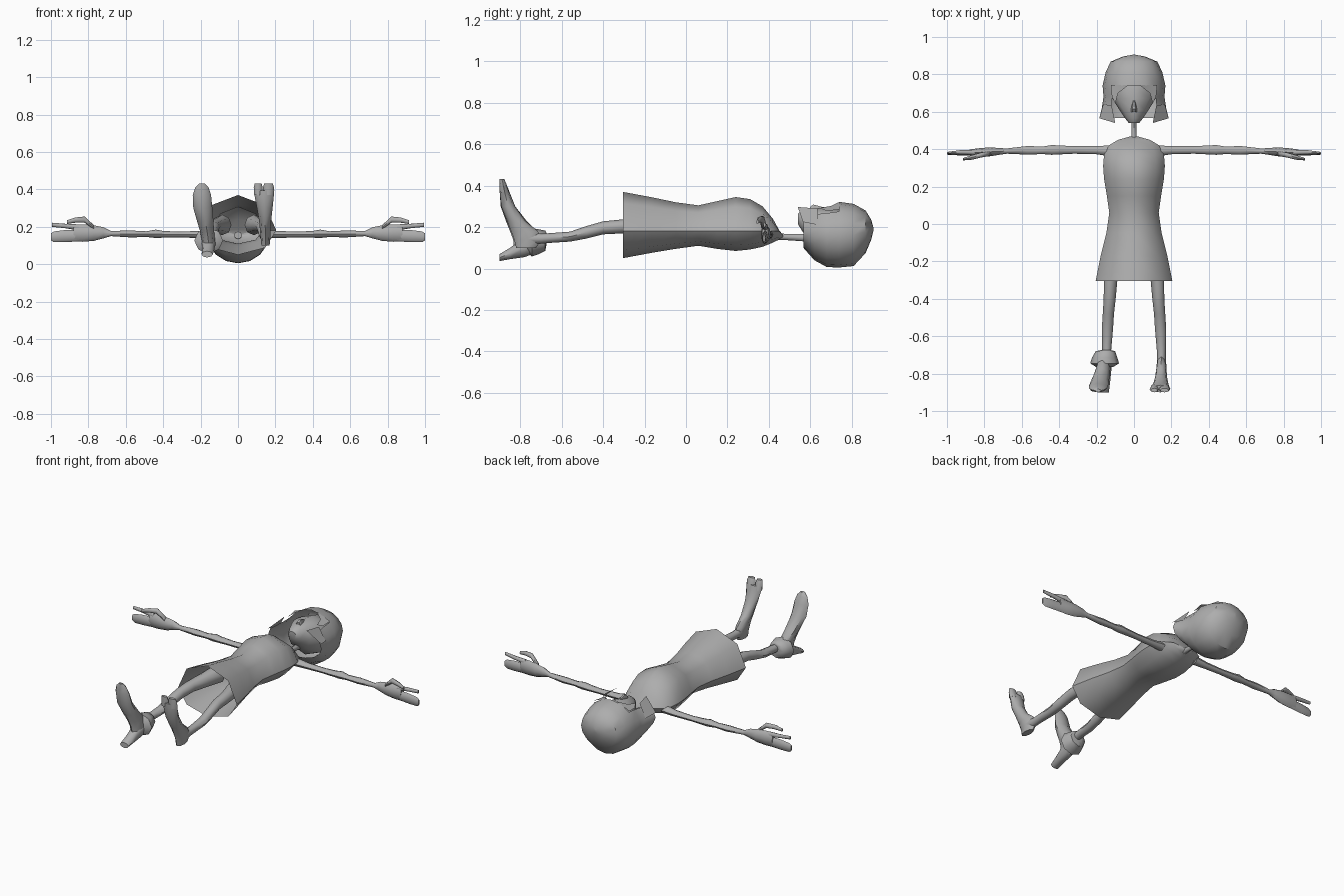
import bpy, bmesh, math
from mathutils import Vector

grey = bpy.data.materials.new("plain grey")
grey.diffuse_color = (0.42, 0.42, 0.42, 1)

# order of (ring a, ring b, position) in x, y, z for each loft axis
AXES = {"x": lambda a, b, p: (p, a, b),
        "y": lambda a, b, p: (a, p, b),
        "z": lambda a, b, p: (a, b, p)}


def finish(name, bm, angle=50):
    bmesh.ops.recalc_face_normals(bm, faces=bm.faces)
    me = bpy.data.meshes.new(name)
    bm.to_mesh(me)
    bm.free()
    me.materials.append(grey)
    ob = bpy.data.objects.new(name, me)
    bpy.context.collection.objects.link(ob)
    bpy.ops.object.select_all(action="DESELECT")
    ob.select_set(True)
    bpy.context.view_layer.objects.active = ob
    bpy.ops.object.shade_smooth_by_angle(angle=math.radians(angle))
    return ob


def loft_bm(axis, sections, n=8, caps=(True, True), mid=None):
    """Sections are (position, centre a, radius a, low b, high b)."""
    bm = bmesh.new()
    rings = []
    for p, c, r, lo, hi in sections:
        m = (lo + hi) / 2 if mid is None else min(max(mid, lo), hi)
        ring = []
        for i in range(n):
            t = 2 * math.pi * i / n
            s = math.sin(t)
            b = m + s * (hi - m if s > 0 else m - lo)
            ring.append(bm.verts.new(AXES[axis](c + r * math.cos(t), b, p)))
        rings.append(ring)
    for a, b in zip(rings, rings[1:]):
        for i in range(n):
            j = (i + 1) % n
            bm.faces.new((a[i], a[j], b[j], b[i]))
    if caps[0]:
        bm.faces.new(rings[0])
    if caps[1]:
        bm.faces.new(rings[-1])
    return bm


def loft(name, axis, sections, **kw):
    return finish(name, loft_bm(axis, sections, **kw))


# Dress, open at the hem
loft("dress", "y", [
    (-0.305, 0, .205, .05, .37), (-0.17, 0, .178, .075, .345),
    (-0.05, 0, .148, .095, .32), (0.06, 0, .132, .11, .305),
    (0.15, 0, .145, .095, .325), (0.24, 0, .16, .085, .345),
    (0.31, 0, .165, .092, .335), (0.37, 0, .16, .105, .30),
    (0.42, 0, .135, .125, .24), (0.45, 0, .085, .14, .185),
    (0.468, 0, .02, .148, .162)], caps=(False, True), mid=.18)

# Neck
loft("neck", "y", [(.42, 0, .022, .135, .175), (.47, 0, .014, .138, .168),
                   (.56, 0, .014, .132, .166), (.64, 0, .02, .12, .18)])

# Head with a pointed chin
loft("head", "y", [
    (.54, 0, .028, .215, .265), (.565, 0, .048, .175, .283),
    (.61, 0, .078, .12, .292), (.67, 0, .115, .07, .297),
    (.74, 0, .13, .05, .29), (.81, 0, .11, .06, .27), (.85, 0, .06, .1, .22)])
loft("nose", "y", [(.60, 0, .016, .27, .30), (.615, 0, .016, .27, .312),
                   (.66, 0, .006, .28, .298)], n=6)

# Bobbed hair with an opening over the face
bm = loft_bm("y", [
    (.567, 0, .185, .10, .285), (.62, 0, .172, .04, .30),
    (.68, 0, .163, .007, .312), (.74, 0, .168, .005, .322),
    (.81, 0, .152, .012, .312), (.868, 0, .125, .075, .28),
    (.895, 0, .06, .14, .235), (.905, 0, .008, .18, .20)],
    n=16, caps=(False, True))
gone = [f for f in bm.faces if f.calc_center_median().y < .73
        and f.calc_center_median().z > .2 and abs(f.calc_center_median().x) < .11]
bmesh.ops.delete(bm, geom=gone, context="FACES")
finish("hair", bm, 40)


def plate(name, points):
    bm = bmesh.new()
    bm.faces.new([bm.verts.new(p) for p in points])
    return finish(name, bm)


# Fringe points and front locks
for s, side in ((-1, "left"), (1, "right")):
    plate(side + "_fringe_point", [(s * .03, .742, .322), (s * .124, .742, .285),
                                   (s * .118, .68, .278), (s * .1, .645, .292),
                                   (s * .085, .70, .302)])
    plate(side + "_front_lock", [(s * .12, .635, .29), (s * .165, .64, .21),
                                 (s * .185, .565, .225), (s * .10, .54, .297)])

# Arms and hands, mirrored left and right
ARM = [(.12, .39, .03, .14, .19), (.2, .395, .022, .14, .178),
       (.32, .396, .02, .143, .174), (.4, .396, .024, .142, .178),
       (.44, .396, .026, .14, .185), (.49, .394, .02, .146, .176),
       (.57, .394, .023, .143, .18), (.68, .39, .014, .15, .178),
       (.72, .388, .018, .138, .198), (.77, .386, .024, .125, .208),
       (.83, .383, .022, .12, .213), (.88, .382, .016, .122, .212)]
FINGERS = {
    "thumb": [(.77, .378, .014, .185, .208), (.82, .368, .013, .222, .255),
              (.87, .355, .012, .222, .25), (.915, .346, .006, .215, .235)],
    "upper_finger": [(.85, .382, .014, .18, .213), (.92, .384, .012, .192, .216),
                     (.995, .38, .006, .2, .222)],
    "lower_fingers": [(.85, .382, .015, .122, .185), (.93, .38, .013, .118, .182),
                      (.985, .378, .009, .118, .175), (1.0, .377, .006, .128, .165)]}
for s, side in ((-1, "left"), (1, "right")):
    for part, secs in [("arm", ARM), *FINGERS.items()]:
        loft(f"{side}_{part}", "x", [(s * q[0], *q[1:]) for q in secs])

# Legs
for s, side in ((-1, "left"), (1, "right")):
    loft(side + "_leg", "y", [
        (-.08, s * .085, .05, .155, .265), (-.2, s * .105, .043, .165, .25),
        (-.3, s * .125, .036, .17, .238), (-.4, s * .13, .032, .165, .228),
        (-.48, s * .137, .03, .145, .205), (-.56, s * .142, .03, .13, .178),
        (-.64, s * .145, .026, .125, .172), (-.7, s * .147, .023, .12, .168),
        (-.76, s * .147, .026, .11, .175)])


# Feet rise along z: (z, x, half width, sole y, upper y)
loft("bare_foot", "z", [
    (.10, .147, .022, -.82, -.725), (.14, .147, .026, -.83, -.695),
    (.18, .146, .028, -.845, -.715), (.23, .145, .032, -.865, -.775),
    (.30, .143, .042, -.893, -.825), (.37, .14, .052, -.9, -.853),
    (.395, .14, .054, -.9, -.862)])
for i, (x, r) in enumerate(((.108, .024), (.163, .03))):
    loft(f"bare_toe_{i + 1}", "z", [(.37, x, r * .9, -.9, -.856),
                                    (.41, x, r, -.9, -.868),
                                    (.432, x, r * .75, -.9, -.878)])
loft("boot", "z", [
    (.09, -.155, .03, -.83, -.72), (.14, -.16, .036, -.835, -.70),
    (.18, -.166, .038, -.85, -.72), (.23, -.175, .044, -.87, -.77),
    (.30, -.188, .051, -.895, -.825), (.37, -.193, .049, -.9, -.853),
    (.41, -.193, .036, -.9, -.87), (.432, -.192, .015, -.9, -.882)])
# Tapered boot heel and flared cuff
loft("boot_heel", "y", [(-.9, -.165, .03, .036, .07), (-.85, -.16, .032, .045, .1),
                        (-.78, -.157, .036, .055, .15), (-.74, -.156, .04, .07, .18)])
loft("boot_cuff", "y", [(-.765, -.157, .045, .08, .175), (-.745, -.157, .077, .058, .195),
                        (-.715, -.157, .068, .068, .19), (-.68, -.153, .052, .085, .183),
                        (-.675, -.15, .03, .11, .175)])
